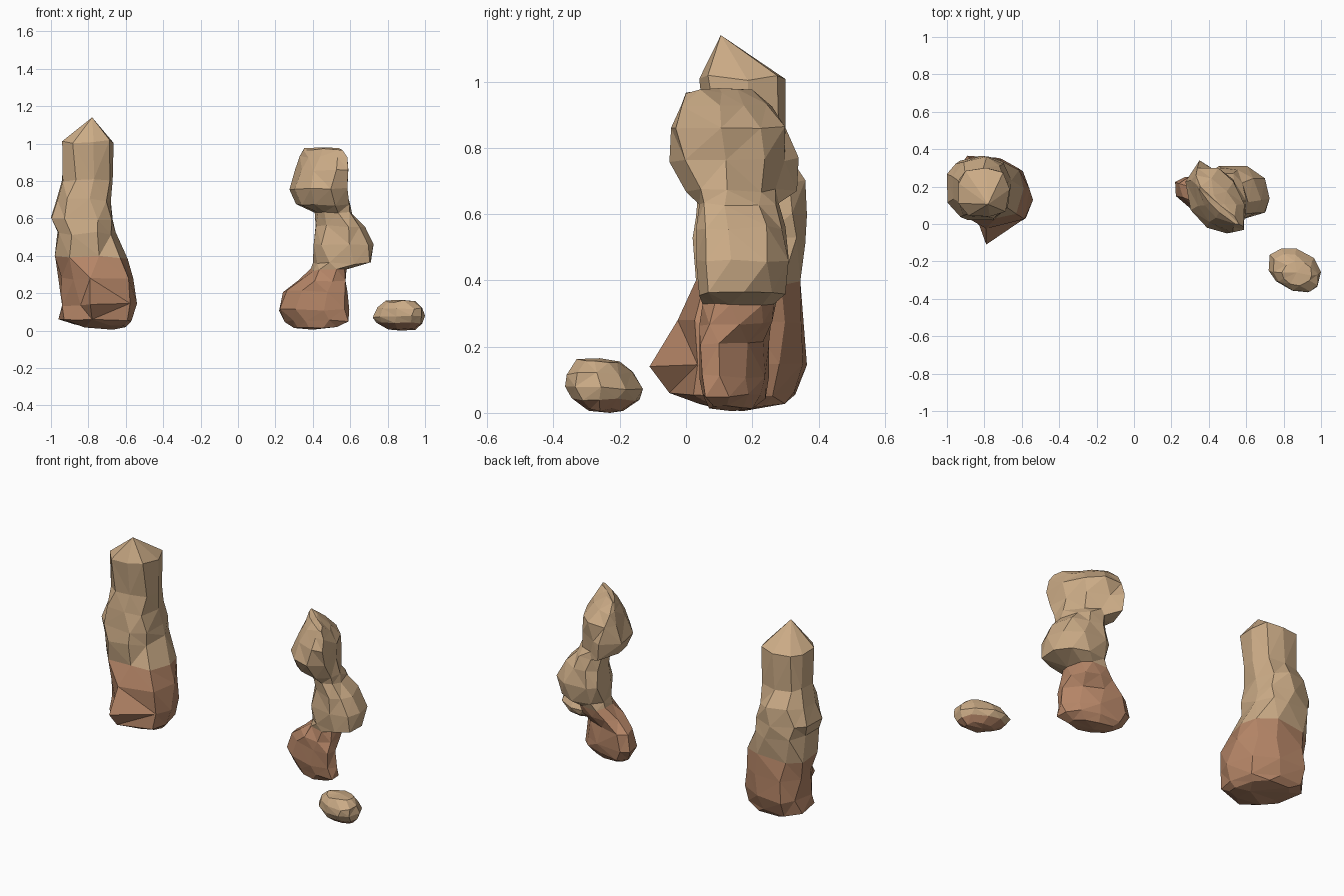
import bpy
import bmesh
import math
import random
from mathutils import Vector

default_cube = bpy.data.objects.get("Cube")
if default_cube:
    bpy.data.objects.remove(default_cube)


def make_material(name, colour):
    material = bpy.data.materials.new(name)
    material.use_nodes = True
    material.diffuse_color = colour
    shader = material.node_tree.nodes["Principled BSDF"]
    shader.inputs["Base Color"].default_value = colour
    shader.inputs["Roughness"].default_value = 0.9
    return material


tan_stone = make_material("tan sandstone", (0.60, 0.41, 0.24, 1))
brown_stone = make_material("brown sandstone", (0.46, 0.235, 0.135, 1))


def rough_ring(rng, sides, box, skew, boxiness, turn):
    """Uneven outline, drawn out along a diagonal, filling (x0, x1, y0, y1)."""
    x0, x1, y0, y1 = box
    outline = []
    for i in range(sides):
        angle = math.tau * (i + turn + rng.uniform(-0.16, 0.16)) / sides
        radius = rng.uniform(0.95, 1.05)
        c, s = math.cos(angle), math.sin(angle)
        x = math.copysign(abs(c) ** boxiness, c) * radius
        y = math.copysign(abs(s) ** boxiness, s) * radius
        outline.append((x - skew * y, y - skew * x))
    xs = [p[0] for p in outline]
    ys = [p[1] for p in outline]
    for x, y in outline:
        u = (x - min(xs)) / (max(xs) - min(xs))
        v = (y - min(ys)) / (max(ys) - min(ys))
        yield x0 + u * (x1 - x0), y0 + v * (y1 - y0)


def build_rock(name, rings, bottom, peak, brown_bands, sides, seed,
               pulls=(), boxiness=0.8, wobble=0.015):
    """Faceted rock lofted through rings of (z, x0, x1, y0, y1, skew)."""
    rng = random.Random(seed)
    bm = bmesh.new()
    loops = []
    for z, *box, skew in rings:
        turn = rng.uniform(-0.2, 0.2)
        loops.append([
            bm.verts.new((x, y, z + rng.uniform(-wobble, wobble)))
            for x, y in rough_ring(rng, sides, box, skew, boxiness, turn)])

    # Drag the nearest corner of a ring out to each protruding point
    for ring, *target in pulls:
        target = Vector(target)
        nearest = min(loops[ring], key=lambda v: (v.co - target).length)
        nearest.co = target

    low, high = bm.verts.new(bottom), bm.verts.new(peak)
    for i in range(sides):
        j = (i + 1) % sides
        bm.faces.new((low, loops[0][j], loops[0][i])).material_index = 1
        bm.faces.new((loops[-1][i], loops[-1][j], high))
        for band, (a, b) in enumerate(zip(loops, loops[1:])):
            face = bm.faces.new((a[i], a[j], b[j], b[i]))
            face.material_index = 1 if band < brown_bands else 0
    bmesh.ops.triangulate(bm, faces=bm.faces[:], quad_method='SHORT_EDGE')
    bmesh.ops.recalc_face_normals(bm, faces=bm.faces[:])

    mesh = bpy.data.meshes.new(name)
    bm.to_mesh(mesh)
    bm.free()
    mesh.materials.append(tan_stone)
    mesh.materials.append(brown_stone)
    rock = bpy.data.objects.new(name, mesh)
    bpy.context.collection.objects.link(rock)
    return rock


# Tall pillar with a pointed crown and a jutting foot
build_rock(
    "tall_rock_pillar",
    [(0.025, -0.87, -0.60, 0.04, 0.30, 0.1),
     (0.06, -0.96, -0.57, 0.00, 0.33, 0.1),
     (0.14, -0.94, -0.54, 0.00, 0.365, 0.12),
     (0.28, -0.96, -0.56, 0.01, 0.355, 0.1),
     (0.39, -0.98, -0.59, 0.03, 0.345, 0.05),
     (0.52, -0.965, -0.655, 0.02, 0.36, 0),
     (0.60, -1.00, -0.67, 0.03, 0.365, 0),
     (0.70, -0.97, -0.68, 0.04, 0.36, 0),
     (0.80, -0.94, -0.67, 0.06, 0.30, 0),
     (1.01, -0.94, -0.665, 0.04, 0.30, 0)],
    bottom=(-0.67, 0.17, 0.005), peak=(-0.78, 0.105, 1.14),
    brown_bands=4, sides=9, seed=4, boxiness=0.76, wobble=0.01,
    pulls=[(1, -0.78, -0.05, 0.06), (2, -0.79, -0.11, 0.14),
           (3, -0.79, -0.025, 0.28)])

# Crooked pillar: wide foot, bulging waist and overhanging ridged head
build_rock(
    "crooked_rock_pillar",
    [(0.02, 0.30, 0.53, 0.07, 0.21, 0.25),
     (0.05, 0.25, 0.59, 0.05, 0.24, 0.25),
     (0.11, 0.22, 0.595, 0.04, 0.25, 0.25),
     (0.21, 0.24, 0.585, 0.04, 0.25, 0.25),
     (0.27, 0.32, 0.575, 0.04, 0.26, 0.15),
     (0.325, 0.39, 0.58, 0.05, 0.27, 0.1),
     (0.36, 0.40, 0.71, 0.04, 0.30, 0.1),
     (0.46, 0.405, 0.725, 0.03, 0.31, 0.1),
     (0.56, 0.415, 0.68, 0.03, 0.30, 0.15),
     (0.63, 0.41, 0.61, 0.04, 0.28, 0.15),
     (0.67, 0.31, 0.60, 0.00, 0.27, 0.15),
     (0.76, 0.275, 0.585, -0.05, 0.30, 0.15),
     (0.86, 0.305, 0.59, -0.045, 0.30, 0.25),
     (0.93, 0.33, 0.585, -0.015, 0.26, 0.45),
     (0.97, 0.35, 0.56, 0.00, 0.20, 0.7)],
    bottom=(0.40, 0.14, 0.005), peak=(0.46, 0.10, 0.98),
    brown_bands=5, sides=9, seed=11, wobble=0.007,
    pulls=[(10, 0.36, 0.335, 0.67), (11, 0.35, 0.34, 0.77)])

# Small loose boulder
build_rock(
    "small_boulder",
    [(0.01, 0.80, 0.95, -0.30, -0.19, 0.15),
     (0.04, 0.74, 0.985, -0.345, -0.14, 0.15),
     (0.075, 0.72, 1.00, -0.365, -0.13, 0.15),
     (0.12, 0.745, 0.985, -0.36, -0.16, 0.15),
     (0.157, 0.79, 0.95, -0.33, -0.20, 0)],
    bottom=(0.87, -0.23, 0), peak=(0.87, -0.26, 0.165),
    brown_bands=1, sides=10, seed=7, boxiness=0.95, wobble=0.006)
